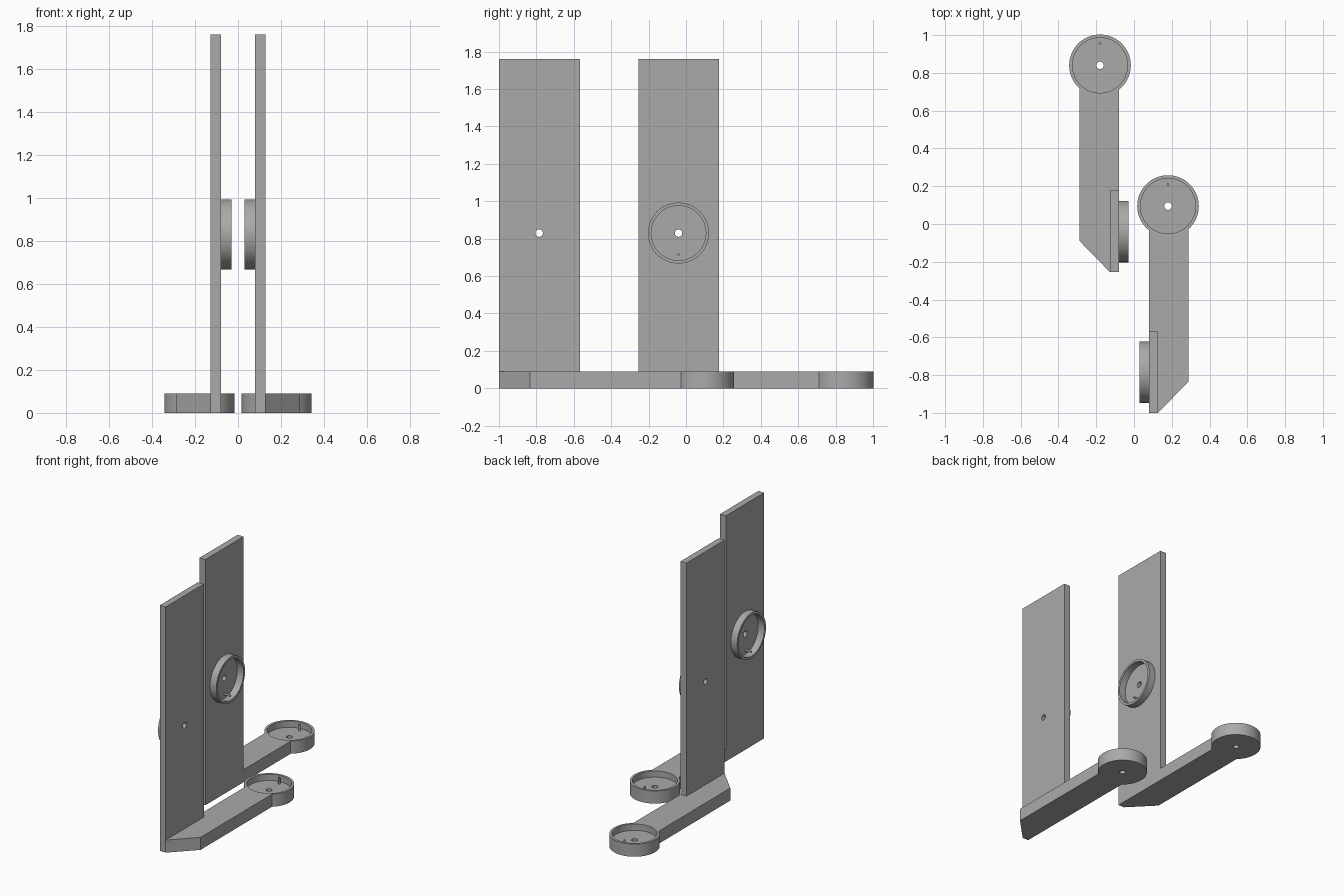
import bpy, bmesh, math
from mathutils import Matrix

if "Cube" in bpy.data.objects:
    bpy.data.objects.remove(bpy.data.objects["Cube"])

grey = bpy.data.materials.new("plain grey")
grey.diffuse_color = (0.4, 0.4, 0.4, 1)
grey.use_nodes = True
grey.node_tree.nodes["Principled BSDF"].inputs["Base Color"].default_value = grey.diffuse_color

T = 0.09                    # arm thickness
FLOOR = 0.045               # dish floor height
R_OUT, R_IN, R_HOLE, R_PIN = 0.163, 0.146, 0.02, 0.007
PIN = 0.115                 # pin distance from dish centre
X0, X1, X2 = 0.08, 0.127, 0.288
DISH = (0.18, 0.095)
MOUNT = (-0.785, 0.83)      # y, z of the ring on the plate
SEG = 64


def extrude(name, points, z0, z1):
    """Solid prism from a flat outline."""
    bm = bmesh.new()
    face = bm.faces.new([bm.verts.new((x, y, z0)) for x, y in points])
    new = bmesh.ops.extrude_face_region(bm, geom=[face])["geom"]
    bmesh.ops.translate(bm, vec=(0, 0, z1 - z0),
                        verts=[v for v in new if isinstance(v, bmesh.types.BMVert)])
    bmesh.ops.recalc_face_normals(bm, faces=bm.faces)
    mesh = bpy.data.meshes.new(name)
    bm.to_mesh(mesh)
    bm.free()
    mesh.materials.append(grey)
    obj = bpy.data.objects.new(name, mesh)
    bpy.context.collection.objects.link(obj)
    return obj


def circle(cx, cy, r, n=SEG):
    return [(cx + r * math.cos(2 * math.pi * i / n),
             cy + r * math.sin(2 * math.pi * i / n)) for i in range(n)]


def cut(obj, cutter):
    """Subtract the cutter, then remove it."""
    mod = obj.modifiers.new("cut", "BOOLEAN")
    mod.operation, mod.solver, mod.object = "DIFFERENCE", "EXACT", cutter
    bpy.context.view_layer.update()
    graph = bpy.context.evaluated_depsgraph_get()
    mesh = bpy.data.meshes.new_from_object(obj.evaluated_get(graph))
    obj.modifiers.clear()
    obj.data = mesh
    bpy.data.objects.remove(cutter)


def finish(obj):
    bpy.ops.object.select_all(action="DESELECT")
    obj.select_set(True)
    bpy.context.view_layer.objects.active = obj
    bpy.ops.object.shade_smooth_by_angle(angle=math.radians(30))


# Turns an upright part so its axis points along -x at the plate mount
side = Matrix.Translation((X0, MOUNT[0], MOUNT[1])) @ Matrix.Rotation(-math.pi / 2, 4, "Y")

# Foot arm: chamfered bar ending in a round dish
cx, cy = DISH
a0 = math.asin((cx - X0) / R_OUT)
a1 = math.asin((X2 - cx) / R_OUT)
start, end = -math.pi / 2 + a1, 1.5 * math.pi - a0
arc = [(cx + R_OUT * math.cos(start + (end - start) * i / SEG),
        cy + R_OUT * math.sin(start + (end - start) * i / SEG)) for i in range(SEG + 1)]
arm = extrude("foot_arm", [(X0, -1), (X1, -1), (X2, -0.835)] + arc, 0, T)
cut(arm, extrude("recess_cutter", circle(cx, cy, R_IN), FLOOR, T + 0.05))
cut(arm, extrude("hole_cutter", circle(cx, cy, R_HOLE, 32), -0.05, T))
arm_pin = extrude("dish_pin", circle(cx, cy + PIN, R_PIN, 16), FLOOR, T)

# Upright plate with a through hole
plate = extrude("upright_plate", [(X0, -1), (X1, -1), (X1, -0.568), (X0, -0.568)], T, 1.76)
drill = extrude("hole_cutter", circle(0, 0, R_HOLE, 32), -0.1, 0.1)
drill.data.transform(side)
cut(plate, drill)

# Ring and pin on the inner face of the plate
ring = extrude("plate_ring", circle(0, 0, R_OUT), 0, 0.05)
cut(ring, extrude("ring_cutter", circle(0, 0, R_IN), -0.05, 0.1))
ring_pin = extrude("ring_pin", circle(-PIN, 0, R_PIN, 16), 0, 0.048)
for part in (ring, ring_pin):
    part.data.transform(side)

# Second bracket: mirrored across x and set further back
for part in (arm, arm_pin, plate, ring, ring_pin):
    finish(part)
    twin = part.copy()
    twin.data = part.data.copy()
    twin.data.transform(Matrix.Translation((0, 0.745, 0)) @ Matrix.Scale(-1, 4, (1, 0, 0)))
    twin.data.flip_normals()
    twin.name = "left_" + part.name
    part.name = "right_" + part.name
    bpy.context.collection.objects.link(twin)
